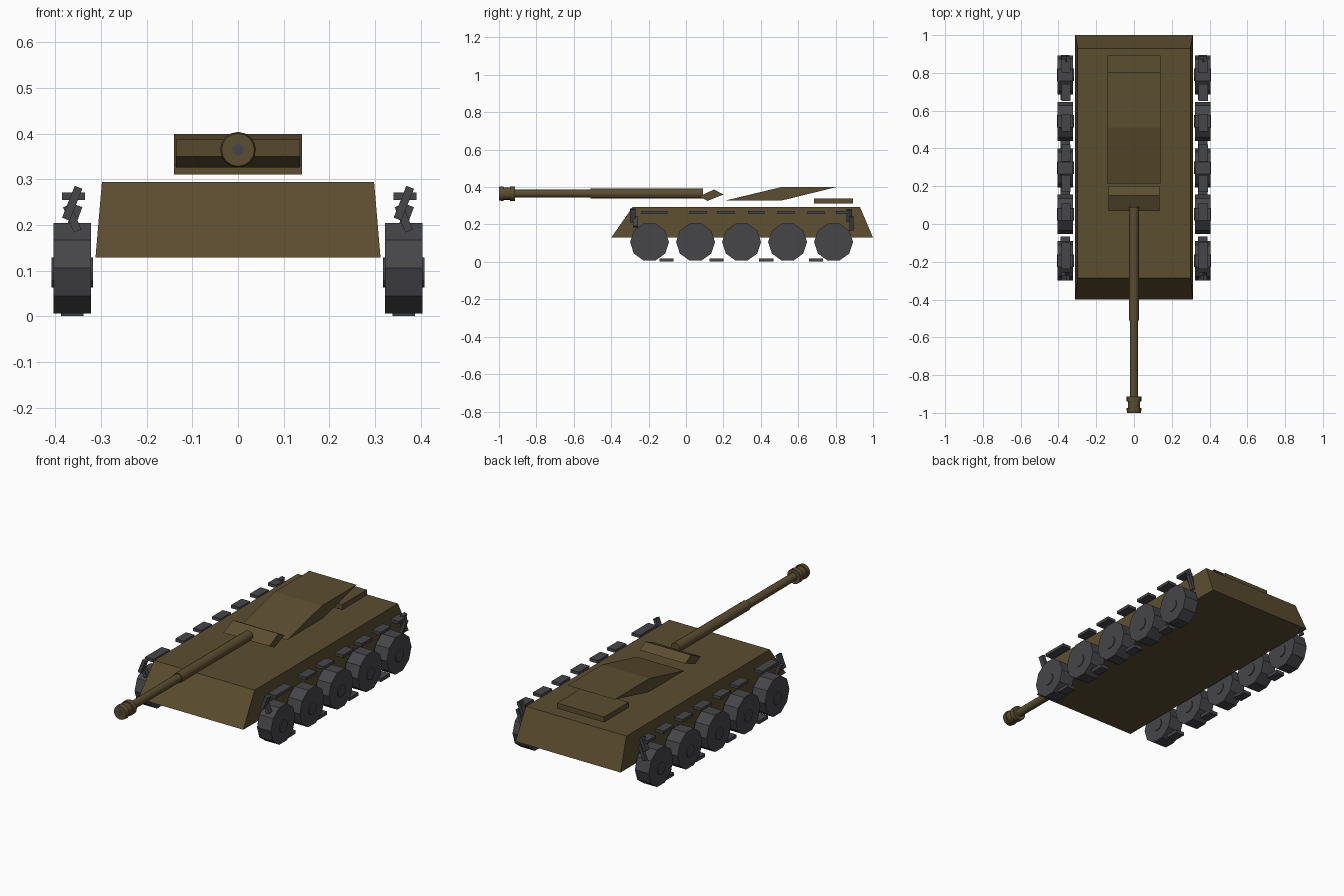
import bpy, bmesh, math
from mathutils import Matrix, Vector

if "Cube" in bpy.data.objects:
    bpy.data.objects.remove(bpy.data.objects["Cube"])


def material(name, color):
    m = bpy.data.materials.new(name)
    m.diffuse_color = (*color, 1)
    m.use_nodes = True
    m.node_tree.nodes["Principled BSDF"].inputs["Base Color"].default_value = m.diffuse_color
    return m


BROWN = material("olive_brown_paint", (0.105, 0.074, 0.029))
GREY = material("dark_grey_metal", (0.061, 0.061, 0.068))


def loft(name, rings, mat):
    """Join closed rings of points in order and cap both ends."""
    bm = bmesh.new()
    loops = [[bm.verts.new(p) for p in ring] for ring in rings]
    n = len(loops[0])
    for a, b in zip(loops, loops[1:]):
        for i in range(n):
            j = (i + 1) % n
            bm.faces.new((a[i], a[j], b[j], b[i]))
    bm.faces.new(loops[0][::-1])
    bm.faces.new(loops[-1])
    bmesh.ops.recalc_face_normals(bm, faces=bm.faces)
    me = bpy.data.meshes.new(name)
    bm.to_mesh(me)
    bm.free()
    me.materials.append(mat)
    ob = bpy.data.objects.new(name, me)
    bpy.context.collection.objects.link(ob)
    return ob


def prism(name, profile, half, mat):
    """Side profile (y, z) extruded across x."""
    return loft(name, [[(x, y, z) for y, z in profile] for x in (-half, half)], mat)


def box(name, center, size, mat, tilt=(0, 0)):
    """Box turned about x, then about y."""
    sx, sy, sz = (s / 2 for s in size)
    rot = Matrix.Rotation(tilt[1], 3, 'Y') @ Matrix.Rotation(tilt[0], 3, 'X')
    rings = [[Vector(center) + rot @ Vector((x, y, z)) for x, y in
              ((-sx, -sy), (sx, -sy), (sx, sy), (-sx, sy))] for z in (-sz, sz)]
    return loft(name, rings, mat)


def disc_ring(x, cy, cz, r, n):
    return [(x, cy + r * math.cos(math.tau * i / n), cz + r * math.sin(math.tau * i / n))
            for i in range(n)]


# Hull: sloped box
loft("hull", [[(-w, y0, z), (w, y0, z), (w, y1, z), (-w, y1, z)]
              for w, y0, y1, z in ((0.312, -0.40, 1.0, 0.129), (0.298, -0.285, 0.93, 0.294))], BROWN)

# Turret, mantlet and rear deck plate
prism("turret", [(0.215, 0.329), (0.515, 0.329), (0.805, 0.400), (0.51, 0.400)], 0.140, BROWN)
prism("gun_mantlet", [(0.070, 0.350), (0.115, 0.326), (0.200, 0.360), (0.150, 0.387)], 0.136, BROWN)
prism("rear_deck_plate", [(0.685, 0.311), (0.893, 0.311), (0.893, 0.340), (0.685, 0.340)], 0.140, BROWN)

# Gun barrel with stepped muzzle
GZ, N = 0.365, 16
steps = [(-1.0, 0.012), (-1.0, 0.036), (-0.985, 0.039), (-0.975, 0.039), (-0.975, 0.033),
         (-0.94, 0.033), (-0.94, 0.039), (-0.913, 0.039), (-0.913, 0.021), (-0.51, 0.022),
         (-0.51, 0.027), (0.09, 0.027)]
loft("gun_barrel", [[(r * math.cos(math.tau * i / N), y, GZ + r * math.sin(math.tau * i / N))
                     for i in range(N)] for y, r in steps], BROWN)
loft("gun_bore", [[(0.013 * math.cos(math.tau * i / N), y, GZ + 0.013 * math.sin(math.tau * i / N))
                   for i in range(N)] for y in (-1.001, -0.99)], GREY)

for side, label in ((-1, "left"), (1, "right")):
    cx = side * 0.363
    # Road wheels: ten-sided, with raised hub on both faces
    for k in range(5):
        cy, cz = -0.195 + 0.246 * k, 0.106
        loft(f"{label}_wheel_{k + 1}",
             [disc_ring(cx + d, cy, cz, 0.104, 10) for d in (-0.041, 0.041)], GREY)
        loft(f"{label}_wheel_hub_{k + 1}",
             [disc_ring(cx + d, cy, cz - 0.01, r, 12) for d, r in
              ((-0.045, 0.033), (0.045, 0.033))], GREY)
    # Track links along the ground
    for k in range(4):
        box(f"{label}_lower_track_link_{k + 1}", (cx, -0.103 + 0.266 * k, 0.010),
            (0.05, 0.075, 0.018), GREY)
    # Track links along the top run
    for k, (y, length) in enumerate(((-0.168, 0.14), (0.064, 0.09), (0.214, 0.09),
                                     (0.376, 0.09), (0.535, 0.09), (0.695, 0.09), (0.838, 0.07))):
        box(f"{label}_upper_track_link_{k + 1}", (cx + 0.003, y, 0.263),
            (0.05, length, 0.016), GREY)
    # Tilted end links at front and rear
    box(f"{label}_front_track_link", (cx, -0.285, 0.248), (0.018, 0.03, 0.075), GREY, (0, 0.38))
    box(f"{label}_front_lower_track_link", (cx, -0.27, 0.215), (0.018, 0.025, 0.06), GREY, (0, -0.4))
    box(f"{label}_rear_track_link", (cx, 0.872, 0.248), (0.018, 0.03, 0.07), GREY, (0, 0.38))
    box(f"{label}_rear_lower_track_link", (cx, 0.885, 0.205), (0.018, 0.02, 0.08), GREY, (0, 0.35))
